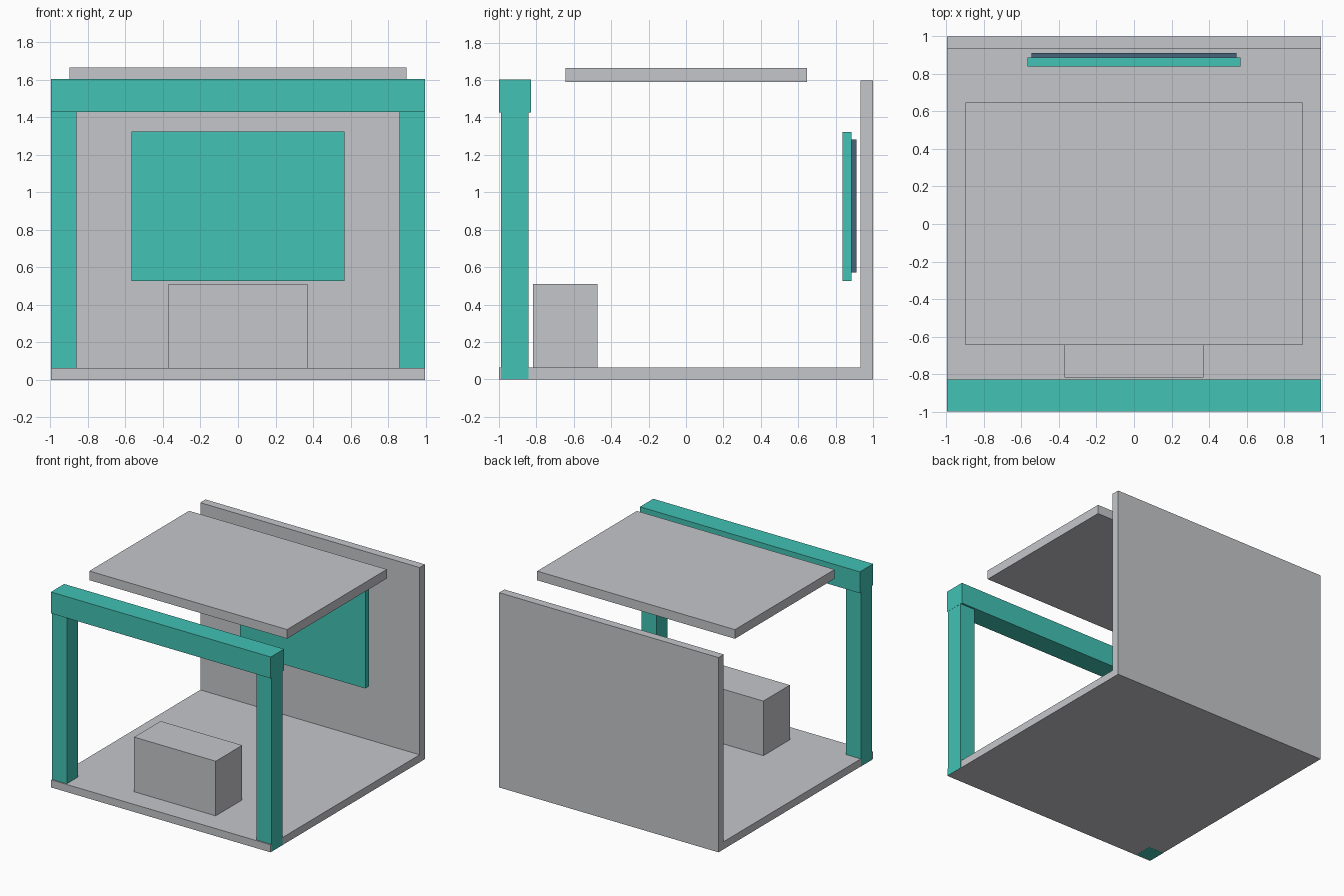
import bpy

if "Cube" in bpy.data.objects:
    bpy.data.objects.remove(bpy.data.objects["Cube"])


def material(name, rgb):
    m = bpy.data.materials.new(name)
    m.diffuse_color = (*rgb, 1)
    m.use_nodes = True
    m.node_tree.nodes["Principled BSDF"].inputs["Base Color"].default_value = m.diffuse_color
    return m


GREY = material("light_grey", (0.558, 0.565, 0.591))
TEAL = material("teal", (0.054, 0.539, 0.456))
SLATE = material("slate_blue", (0.061, 0.127, 0.195))


def box(name, x, y, z, mat):
    """Box from (min, max) ranges on each axis."""
    ranges = (x, y, z)
    bpy.ops.mesh.primitive_cube_add(size=1, location=[(a + b) / 2 for a, b in ranges])
    ob = bpy.context.object
    ob.name = name
    ob.scale = [b - a for a, b in ranges]
    bpy.ops.object.transform_apply(location=False, rotation=False, scale=True)
    ob.data.materials.append(mat)
    return ob


# Booth shell
box("floor", (-0.995, 0.995), (-1.0, 0.932), (0.0, 0.062), GREY)
box("back_wall", (-0.995, 0.995), (0.932, 1.0), (0.0, 1.597), GREY)
box("ceiling_panel", (-0.897, 0.897), (-0.645, 0.647), (1.59, 1.665), GREY)

# Entrance frame, the posts run through the floor
box("left_post", (-0.996, -0.86), (-0.99, -0.843), (-0.0006, 1.427), TEAL)
box("right_post", (0.86, 0.996), (-0.99, -0.843), (0.0006, 1.427), TEAL)
box("top_beam", (-0.997, 0.997), (-1.0, -0.828), (1.427, 1.602), TEAL)

# Counter
box("counter", (-0.37, 0.37), (-0.817, -0.474), (0.062, 0.51), GREY)

# Display board floating in front of the wall, with its backing
box("display_board", (-0.568, 0.568), (0.838, 0.886), (0.527, 1.323), TEAL)
box("display_backing", (-0.547, 0.547), (0.886, 0.912), (0.571, 1.281), SLATE)
